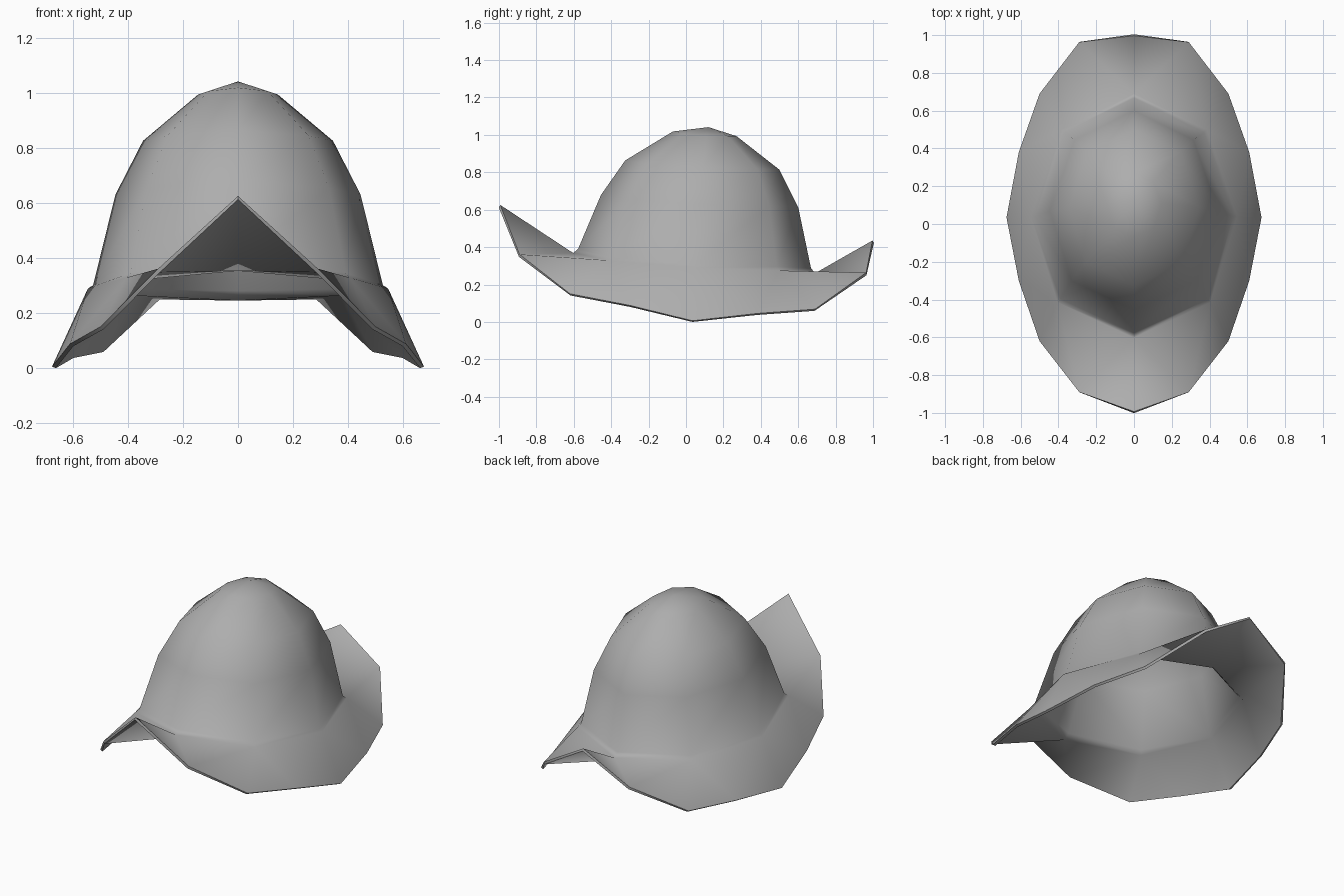
import bpy, math

if "Cube" in bpy.data.objects:
    bpy.data.objects.remove(bpy.data.objects["Cube"])

steel = bpy.data.materials.new("grey_steel")
steel.diffuse_color = (0.42, 0.42, 0.42, 1)
steel.use_nodes = True
steel.node_tree.nodes["Principled BSDF"].inputs["Base Color"].default_value = steel.diffuse_color

verts, faces = [], []


def add_ring(points):
    start = len(verts)
    verts.extend(points)
    return list(range(start, len(verts)))


def dome_ring(y_front, z_front, x_side, y_side, z_side, y_back, z_back, sides=8):
    """Tilted egg-shaped ring, starting at the front and going anticlockwise."""
    pts = []
    for i in range(sides):
        a = 2 * math.pi * i / sides
        c, s = math.cos(a), math.sin(a)
        y_end, z_end = (y_front, z_front) if c > 0 else (y_back, z_back)
        bulge = 1.05 if i in (1, sides - 1) else 1.0
        pts.append((s * x_side * bulge,
                    y_side + (y_end - y_side) * abs(c),
                    z_side + (z_end - z_side) * c * c))
    return add_ring(pts)


# Brim edge: half outline from front tip to back tip, mirrored
half = [(0, -.993, .632), (.29, -.89, .368), (.5, -.62, .157), (.61, -.30, .095),
        (.675, .035, .013), (.61, .38, .052), (.5, .69, .075), (.29, .963, .27),
        (0, .997, .442)]
brim = add_ring(half + [(-x, y, z) for x, y, z in half[-2:0:-1]])

# Narrow ledge at the dome foot, then dome rings going up
rings = [dome_ring(-.603, .375, .545, .04, .296, .69, .267),
         dome_ring(-.577, .397, .526, .04, .308, .668, .295),
         dome_ring(-.455, .685, .445, .07, .637, .60, .62),
         dome_ring(-.325, .87, .345, .09, .832, .50, .82),
         dome_ring(-.07, 1.025, .145, .11, 1.0, .27, 1.0)]
apex = add_ring([(0, .12, 1.048)])[0]

# Brim: 16 outer points fanned onto 8 dome corners
base = rings[0]
for i in range(8):
    j = (i + 1) % 8
    before, mid, after = brim[2 * i - 1], brim[2 * i], brim[2 * i + 1]
    faces += [(before, mid, base[i]), (mid, after, base[i]), (base[i], after, base[j])]

# Dome walls and cap
for low, high in zip(rings, rings[1:]):
    for i in range(8):
        j = (i + 1) % 8
        faces.append((low[i], low[j], high[j], high[i]))
for i in range(8):
    faces.append((rings[-1][i], rings[-1][(i + 1) % 8], apex))

mesh = bpy.data.meshes.new("helmet")
mesh.from_pydata(verts, [], faces)
mesh.materials.append(steel)
helmet = bpy.data.objects.new("helmet", mesh)
bpy.context.collection.objects.link(helmet)
bpy.context.view_layer.objects.active = helmet
helmet.select_set(True)

# Thin hollow shell
shell = helmet.modifiers.new("shell", 'SOLIDIFY')
shell.thickness = 0.015
shell.offset = -1
bpy.ops.object.modifier_apply(modifier=shell.name)
bpy.ops.object.shade_smooth_by_angle(angle=math.radians(60))

# Stand on the ground
lowest = min(v.co.z for v in helmet.data.vertices)
for v in helmet.data.vertices:
    v.co.z -= lowest
